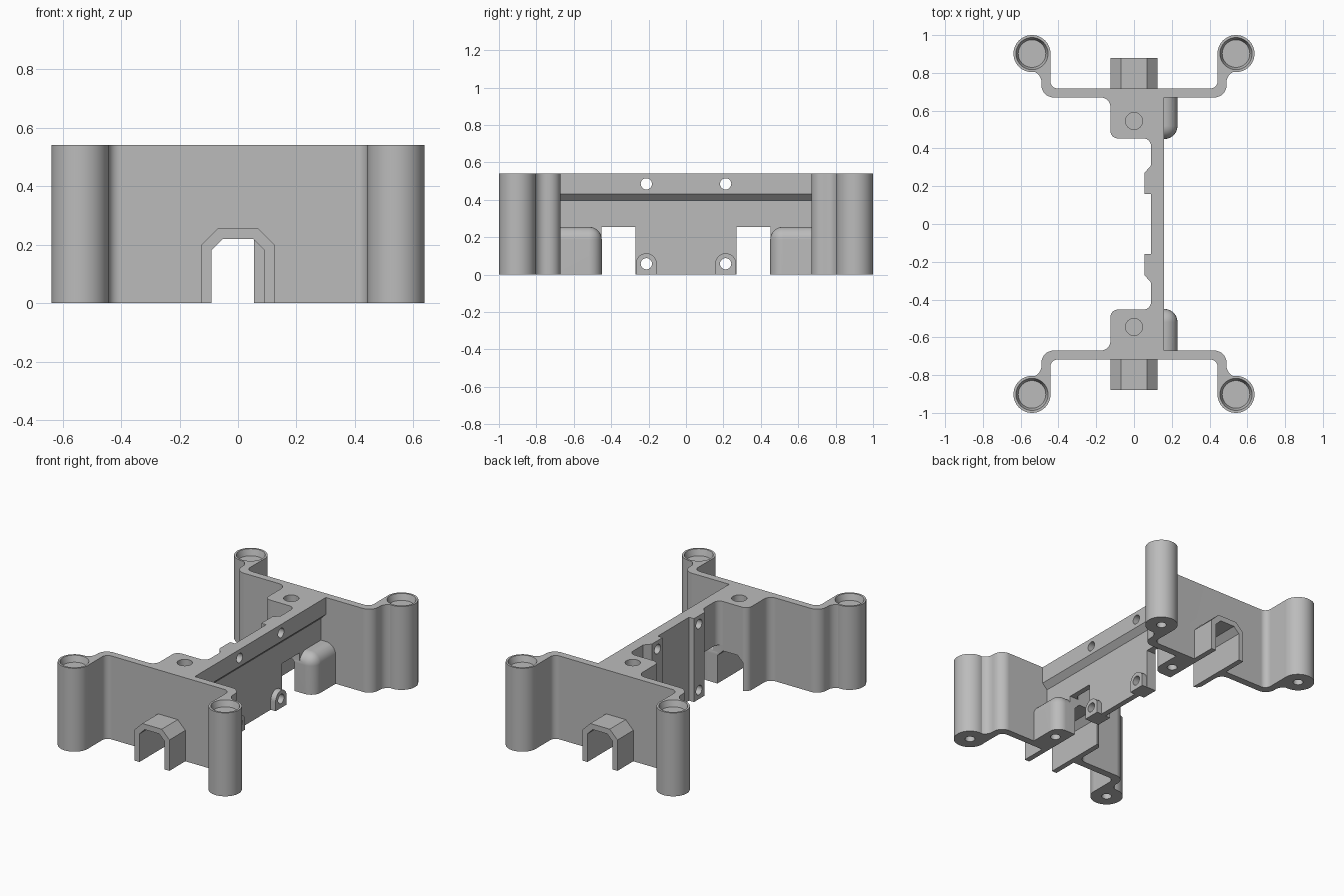
import bpy, bmesh, math
from mathutils import Vector, Matrix

cube = bpy.data.objects.get("Cube")
if cube:
    bpy.data.objects.remove(cube, do_unlink=True)

H = 0.54          # overall height
POST = (0.54, 0.902)
POST_R = 0.098

grey = bpy.data.materials.new("plain grey")
grey.use_nodes = True
grey.diffuse_color = (0.5, 0.5, 0.5, 1)
grey.node_tree.nodes["Principled BSDF"].inputs["Base Color"].default_value = (0.5, 0.5, 0.5, 1)


def finish(name, bm):
    bmesh.ops.recalc_face_normals(bm, faces=bm.faces)
    mesh = bpy.data.meshes.new(name)
    bm.to_mesh(mesh)
    bm.free()
    mesh.materials.append(grey)
    ob = bpy.data.objects.new(name, mesh)
    bpy.context.collection.objects.link(ob)
    return ob


def rounded(corners, steps=8):
    """Outline from (x, y, radius) corners, with tangent arcs at the rounded ones."""
    out = []
    for i, (x, y, r) in enumerate(corners):
        p = Vector((x, y))
        if not r:
            out.append(p)
            continue
        a = (Vector(corners[i - 1][:2]) - p).normalized()
        b = (Vector(corners[(i + 1) % len(corners)][:2]) - p).normalized()
        half = a.angle(b) / 2
        centre = p + (a + b).normalized() * (r / math.sin(half))
        start = p + a * (r / math.tan(half)) - centre
        end = p + b * (r / math.tan(half)) - centre
        turn = math.atan2(start.x * end.y - start.y * end.x, start.dot(end))
        for k in range(steps + 1):
            out.append(centre + Matrix.Rotation(turn * k / steps, 2) @ start)
    return out


def prism(name, outline, lo, hi, axis="z"):
    """Extrude a flat outline along z, or an (x, z) outline along y."""
    bm = bmesh.new()
    place = (lambda p: (p[0], p[1], lo)) if axis == "z" else (lambda p: (p[0], lo, p[1]))
    face = bm.faces.new([bm.verts.new(place(p)) for p in outline])
    moved = bmesh.ops.extrude_face_region(bm, geom=[face])["geom"]
    shift = (0, 0, hi - lo) if axis == "z" else (0, hi - lo, 0)
    bmesh.ops.translate(bm, vec=shift, verts=[g for g in moved if isinstance(g, bmesh.types.BMVert)])
    return finish(name, bm)


def box(name, x, y, z):
    return prism(name, [(x[0], y[0]), (x[1], y[0]), (x[1], y[1]), (x[0], y[1])], *z)


def cylinder(name, centre, r, length, axis="z", r_top=None):
    bm = bmesh.new()
    bmesh.ops.create_cone(bm, cap_ends=True, segments=48, radius1=r,
                          radius2=r if r_top is None else r_top, depth=length)
    if axis == "x":
        bmesh.ops.rotate(bm, verts=bm.verts, matrix=Matrix.Rotation(math.pi / 2, 3, "Y"))
    bmesh.ops.translate(bm, verts=bm.verts, vec=centre)
    return finish(name, bm)


def combine(body, tool, operation):
    tool.hide_render = True
    mod = body.modifiers.new("combine", "BOOLEAN")
    mod.operation = operation
    mod.solver = "EXACT"
    mod.object = tool
    bpy.context.view_layer.objects.active = body
    bpy.ops.object.modifier_apply(modifier=mod.name)
    bpy.data.objects.remove(tool, do_unlink=True)


def span(s, a, b):
    return sorted((s * a, s * b))


def hump(s):
    """Rounded screw housing beside the block."""
    y0, y1 = span(s, 0.45, 0.69)
    bm = bmesh.new()
    bmesh.ops.create_cube(bm, size=1)
    for v in bm.verts:
        v.co = (0.23 if v.co.x > 0 else 0.09, y1 if v.co.y > 0 else y0, 0.255 if v.co.z > 0 else 0)
    outer = (lambda v: v.co.x > 0.2, lambda v: abs(v.co.y) < 0.5, lambda v: v.co.z > 0.2)
    edges = [e for e in bm.edges
             if sum(all(test(v) for v in e.verts) for test in outer) == 2]
    bmesh.ops.bevel(bm, geom=edges, offset=0.069, segments=8, profile=0.5, affect="EDGES")
    return finish("screw_housing", bm)


# Frame outline: beam, blocks, end plates and curved arms
arm = [(0.49, 0.67, 0.065), (0.49, 0.80, 0.06), (0.57, 0.815, 0),
       (POST[0], POST[1], 0), (0.443, POST[1], 0), (0.443, 0.717, 0.04)]
half = [(0.16, 0.67, 0)] + arm + [(-x, y, r) for x, y, r in reversed(arm)]
half += [(-0.125, 0.67, 0.05), (-0.125, 0.453, 0.04), (0.09, 0.453, 0.04),
         (0.09, 0.31, 0), (0.055, 0.27, 0), (0.055, 0.16, 0), (0.09, 0.16, 0)]
outline = rounded(half + [(x, -y, r) for x, y, r in reversed(half)])
frame = prism("mounting_frame", outline, 0, H)

# Undercut below the top flange of the beam
combine(frame, prism("undercut", [(0.2, 0.47), (0.125, 0.395), (0.125, -0.1), (0.2, -0.1)],
                     -0.67, 0.67, "y"), "DIFFERENCE")

hood = [(-0.125, 0), (0.125, 0), (0.125, 0.2), (0.07, 0.255), (-0.07, 0.255), (-0.125, 0.2)]
tunnel = [(-0.09, -0.1), (0.09, -0.1), (0.09, 0.182), (0.052, 0.22), (-0.052, 0.22), (-0.09, 0.182)]

for s in (1, -1):
    # Corner posts
    for side in (1, -1):
        x, y = side * POST[0], s * POST[1]
        combine(frame, cylinder("post", (x, y, H / 2), POST_R, H), "UNION")
        combine(frame, cylinder("post_recess", (x, y, H - 0.015), 0.073, 0.05, r_top=0.088), "DIFFERENCE")
        combine(frame, cylinder("post_hole", (x, y, 0.04), 0.03, 0.16), "DIFFERENCE")

    # Hood and tunnel through the end plate and block
    combine(frame, prism("hood", hood, *span(s, 0.69, 0.88), "y"), "UNION")
    combine(frame, box("window", (-0.02, 0.3), span(s, 0.27, 0.453), (-0.1, 0.255)), "DIFFERENCE")
    combine(frame, hump(s), "UNION")
    combine(frame, prism("tunnel", tunnel, *span(s, 0.42, 0.95), "y"), "DIFFERENCE")

    # Screw holes in the block and housing
    combine(frame, cylinder("block_hole", (0, s * 0.545, H), 0.045, 0.4), "DIFFERENCE")
    combine(frame, cylinder("housing_hole", (0.16, s * 0.55, 0.04), 0.03, 0.2), "DIFFERENCE")

    # Rounded lug and through holes of the beam
    lug = [(s * 0.212 + 0.056 * math.cos(math.pi * k / 16),
            0.058 + 0.056 * math.sin(math.pi * k / 16)) for k in range(17)]
    lug += [(s * 0.212 - 0.056, 0), (s * 0.212 + 0.056, 0)]
    lug_ob = prism("lug", lug, 0.1, 0.16)
    lug_ob.data.transform(Matrix(((0, 0, 1, 0), (1, 0, 0, 0), (0, 1, 0, 0), (0, 0, 0, 1))))
    combine(frame, lug_ob, "UNION")
    for z in (0.058, 0.485):
        combine(frame, cylinder("beam_hole", (0.1, s * 0.212, z), 0.03, 0.4, "x"), "DIFFERENCE")

# Smooth curved walls, crisp edges
bpy.ops.object.select_all(action="DESELECT")
frame.select_set(True)
bpy.context.view_layer.objects.active = frame
bpy.ops.object.shade_smooth_by_angle(angle=math.radians(30))
weighted = frame.modifiers.new("weighted_normals", "WEIGHTED_NORMAL")
weighted.keep_sharp = True
